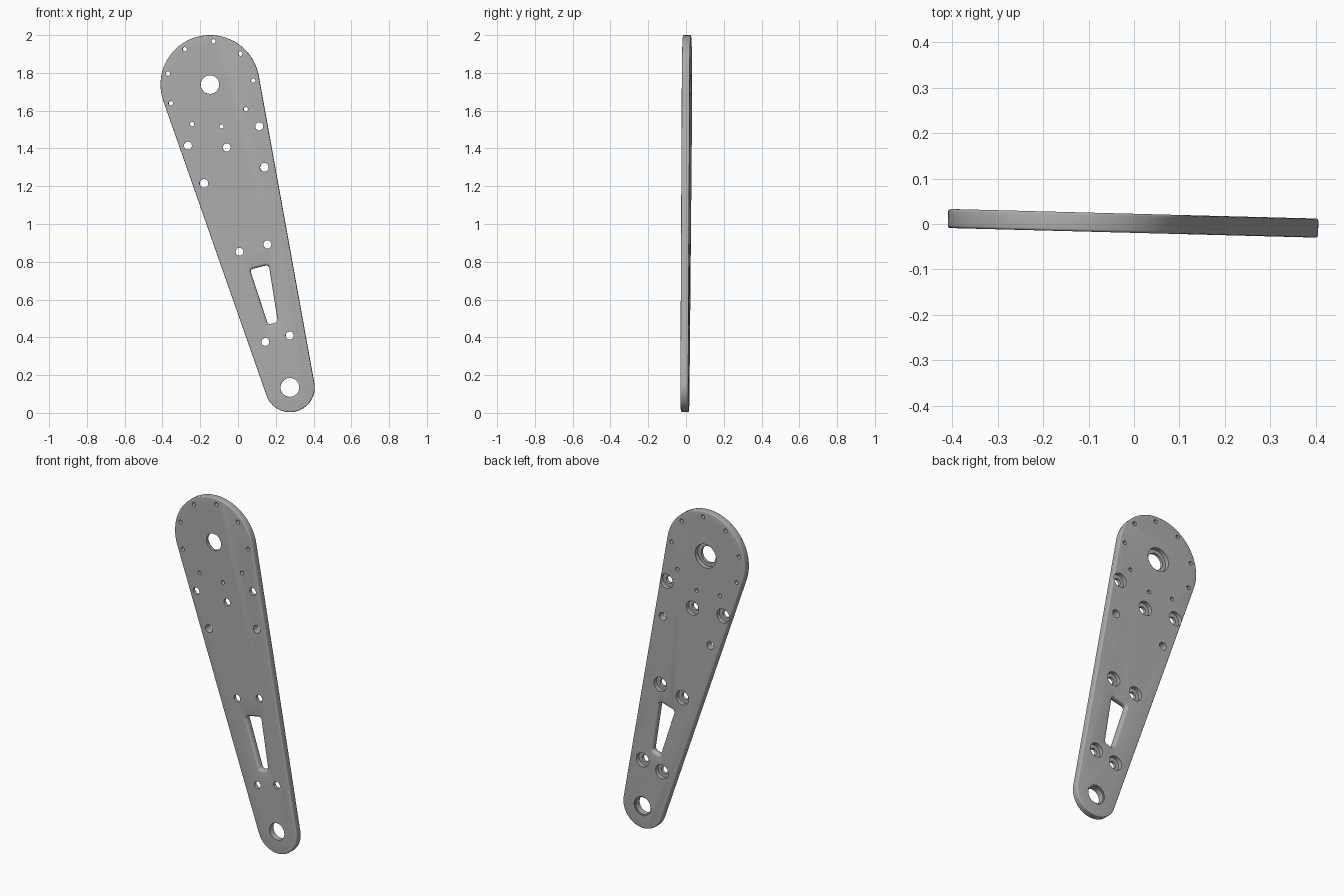
import bpy, bmesh
from math import pi, cos, sin, acos, atan2, hypot, radians

if "Cube" in bpy.data.objects:
    bpy.data.objects.remove(bpy.data.objects["Cube"])

HALF = 0.021          # half the plate thickness
OUT = 0.05            # how far cutters reach past the faces


def outline(circles, off, steps):
    """Rounded outline wrapped around (x, z, radius) circles listed counter-clockwise."""
    n = len(circles)
    if n == 1:
        x, z, r = circles[0]
        return [(x + (r + off) * cos(2 * pi * i / steps),
                 z + (r + off) * sin(2 * pi * i / steps)) for i in range(steps)]
    normals = []
    for i, (x, z, r) in enumerate(circles):
        x2, z2, r2 = circles[(i + 1) % n]
        dx, dz = x2 - x, z2 - z
        normals.append(atan2(dz, dx) - acos((r - r2) / hypot(dx, dz)))
    points = []
    for i, (x, z, r) in enumerate(circles):
        start = normals[i - 1]
        sweep = (normals[i] - start) % (2 * pi)
        for k in range(steps + 1):
            a = start + sweep * k / steps
            points.append((x + (r + off) * cos(a), z + (r + off) * sin(a)))
    return points


def loft(bm, circles, levels, steps):
    """Closed solid through the outline at each (y, offset) level."""
    rings = [[bm.verts.new((x, y, z)) for x, z in outline(circles, off, steps)]
             for y, off in levels]
    for a, b in zip(rings, rings[1:]):
        for i in range(len(a)):
            j = (i + 1) % len(a)
            bm.faces.new((a[i], a[j], b[j], b[i]))
    bm.faces.new(rings[0][::-1])
    bm.faces.new(rings[-1])


def finish(bm, name):
    bmesh.ops.recalc_face_normals(bm, faces=bm.faces)
    mesh = bpy.data.meshes.new(name)
    bm.to_mesh(mesh)
    bm.free()
    ob = bpy.data.objects.new(name, mesh)
    bpy.context.collection.objects.link(ob)
    return ob


def rounded(radius, count=4):
    """Levels for a rounded rim on the front side, from face to wall."""
    return [(-HALF + radius * (1 - cos(t)), radius * (1 - sin(t)))
            for t in [pi / 2 * i / count for i in range(count + 1)]]


# Plate: tapered arm between a large and a small round end
PIVOT = (-0.148, 1.738, 0.262)
TIP = (0.275, 0.135, 0.131)
rim = [(y, -o) for y, o in rounded(0.006)]
bm = bmesh.new()
loft(bm, [TIP, PIVOT], rim + [(-y, o) for y, o in rim[::-1]], 48)
plate = finish(bm, "arm_plate")

# Cutters for every opening, gathered in one helper object
bm = bmesh.new()


def hole(x, z, r, back_r=None, depth=0.0):
    levels = [(-OUT, 0)]
    if back_r:
        levels += [(HALF - depth, 0), (HALF - depth, back_r - r), (OUT, back_r - r)]
    else:
        levels += [(OUT, 0)]
    loft(bm, [(x, z, r)], levels, 32)


# Bearing bores
hole(PIVOT[0], PIVOT[1], 0.049, 0.07, 0.026)
hole(TIP[0], TIP[1], 0.05, 0.056, 0.006)

# Ring of small holes around the upper bore
for i in range(9):
    a = radians(5.5 + 40 * i)
    hole(PIVOT[0] + 0.23 * cos(a), PIVOT[1] + 0.23 * sin(a), 0.0115)

# Screw holes with head pockets on the back
for x, z in [(-0.265, 1.415), (-0.06, 1.405), (0.113, 1.517), (0.008, 0.853),
             (0.156, 0.892), (0.145, 0.376), (0.274, 0.41)]:
    hole(x, z, 0.021, 0.042, 0.024)

# Plain dowel holes
for x, z in [(0.14, 1.3), (-0.18, 1.215)]:
    hole(x, z, 0.023)

# Tapered window with rounded rims
R = 0.016
window = [(0.17, 0.486, R), (0.193, 0.493, R), (0.15, 0.764, R), (0.084, 0.748, R)]
lip = rounded(0.014)
loft(bm, window, [(-OUT, 0.014)] + lip + [(-y, o) for y, o in lip[::-1]] + [(OUT, 0.014)], 8)
cutter = finish(bm, "opening_cutters")
cutter.hide_render = True

# Cut the openings
cut = plate.modifiers.new("openings", "BOOLEAN")
cut.operation = "DIFFERENCE"
cut.solver = "EXACT"
cut.object = cutter
bpy.context.view_layer.objects.active = plate
plate.select_set(True)
bpy.ops.object.modifier_apply(modifier=cut.name)
bpy.data.objects.remove(cutter)

# Bare metal colour
metal = bpy.data.materials.new("grey_metal")
metal.use_nodes = True
grey = (0.42, 0.42, 0.42, 1)
metal.diffuse_color = grey
metal.node_tree.nodes["Principled BSDF"].inputs["Base Color"].default_value = grey
plate.data.materials.clear()
plate.data.materials.append(metal)

# Smooth curved walls, slight turn of the whole arm
bpy.ops.object.shade_smooth_by_angle(angle=radians(30))
plate.rotation_euler.z = -0.026
plate.location.y = 0.0015
